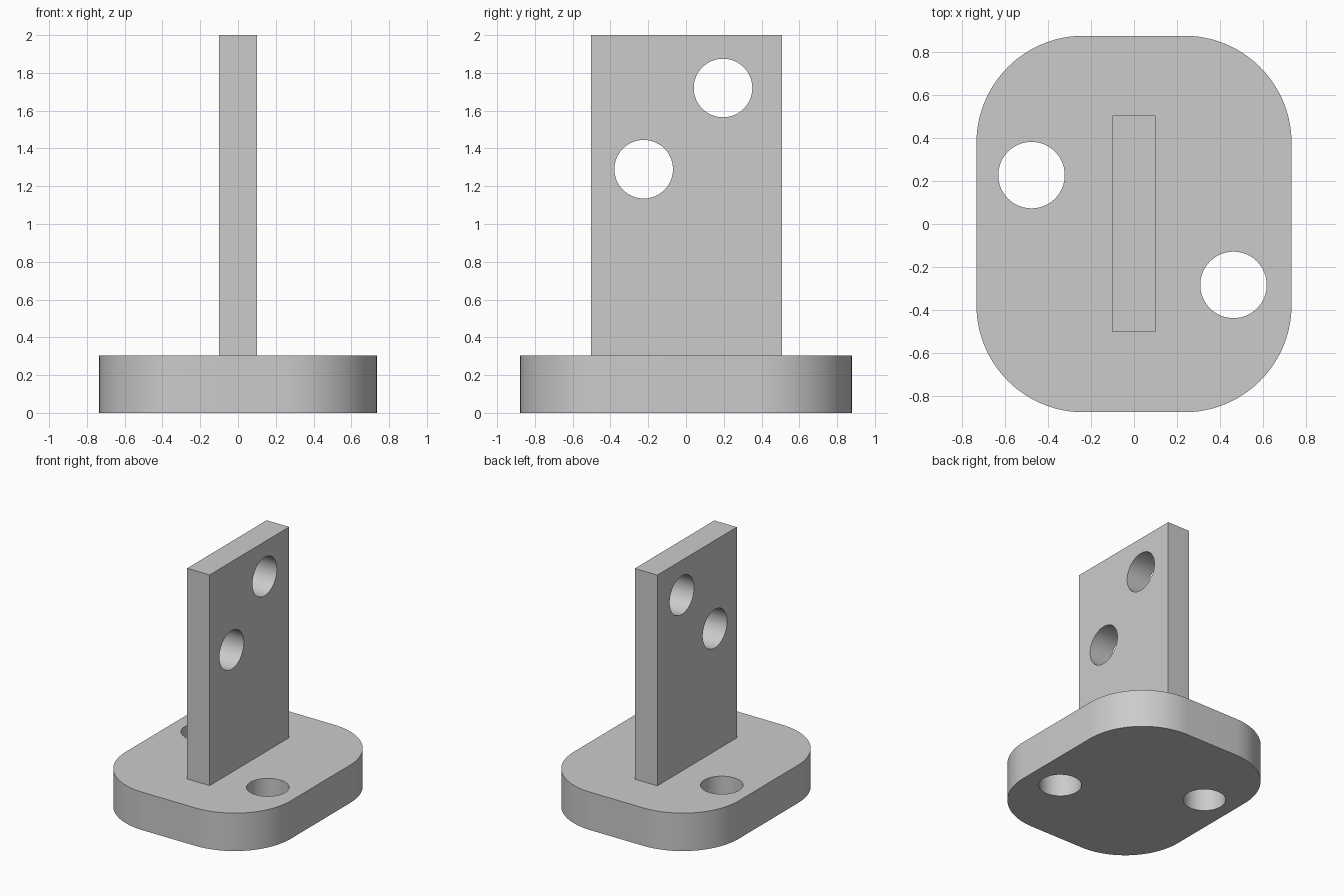
import bpy
import bmesh
from math import pi, cos, sin, radians

cube = bpy.data.objects.get("Cube")
if cube:
    bpy.data.objects.remove(cube, do_unlink=True)

GREY = (0.6, 0.6, 0.6, 1)
HOLE_RADIUS = 0.155
grey = bpy.data.materials.new("plain grey")
grey.use_nodes = True
grey.diffuse_color = GREY
grey.node_tree.nodes["Principled BSDF"].inputs["Base Color"].default_value = GREY


def prism(name, outline, z0, z1):
    """Extrude a flat outline from z0 up to z1."""
    bm = bmesh.new()
    face = bm.faces.new([bm.verts.new((x, y, z0)) for x, y in outline])
    top = bmesh.ops.extrude_face_region(bm, geom=[face])["geom"]
    bmesh.ops.translate(bm, vec=(0, 0, z1 - z0),
                        verts=[v for v in top if isinstance(v, bmesh.types.BMVert)])
    bmesh.ops.recalc_face_normals(bm, faces=bm.faces)
    mesh = bpy.data.meshes.new(name)
    bm.to_mesh(mesh)
    bm.free()
    mesh.materials.append(grey)
    obj = bpy.data.objects.new(name, mesh)
    bpy.context.collection.objects.link(obj)
    return obj


def rounded_rectangle(half_x, half_y, radius, steps=24):
    points = []
    for corner, (sx, sy) in enumerate([(1, 1), (-1, 1), (-1, -1), (1, -1)]):
        for i in range(steps + 1):
            a = (corner + i / steps) * pi / 2
            points.append((sx * (half_x - radius) + radius * cos(a),
                           sy * (half_y - radius) + radius * sin(a)))
    return points


def drill(obj, location, rotation=(0, 0, 0)):
    """Cut one round through hole."""
    bpy.ops.mesh.primitive_cylinder_add(vertices=64, radius=HOLE_RADIUS, depth=1,
                                        location=location, rotation=rotation)
    cutter = bpy.context.object
    cutter.name = "hole_cutter"
    cutter.hide_render = True
    cutter.data.materials.append(grey)
    cut = obj.modifiers.new("hole", "BOOLEAN")
    cut.operation = "DIFFERENCE"
    cut.solver = "EXACT"
    cut.object = cutter
    bpy.ops.object.select_all(action="DESELECT")
    obj.select_set(True)
    bpy.context.view_layer.objects.active = obj
    bpy.ops.object.modifier_apply(modifier=cut.name)
    bpy.data.objects.remove(cutter, do_unlink=True)


# Rounded base with two vertical bolt holes
base = prism("base_plate", rounded_rectangle(0.735, 0.878, 0.5), 0, 0.305)
for x, y in [(-0.478, 0.228), (0.464, -0.284)]:
    drill(base, (x, y, 0.15))

# Upright plate with two sideways holes
upright = prism("upright_plate",
                [(-0.1, -0.503), (0.1, -0.503), (0.1, 0.507), (-0.1, 0.507)], 0.305, 2)
for y, z in [(0.196, 1.72), (-0.224, 1.29)]:
    drill(upright, (0, y, z), (0, pi / 2, 0))

# Smooth curved walls, crisp rims
for obj in (base, upright):
    bpy.ops.object.select_all(action="DESELECT")
    obj.select_set(True)
    bpy.context.view_layer.objects.active = obj
    bpy.ops.object.shade_smooth_by_angle(angle=radians(30))
